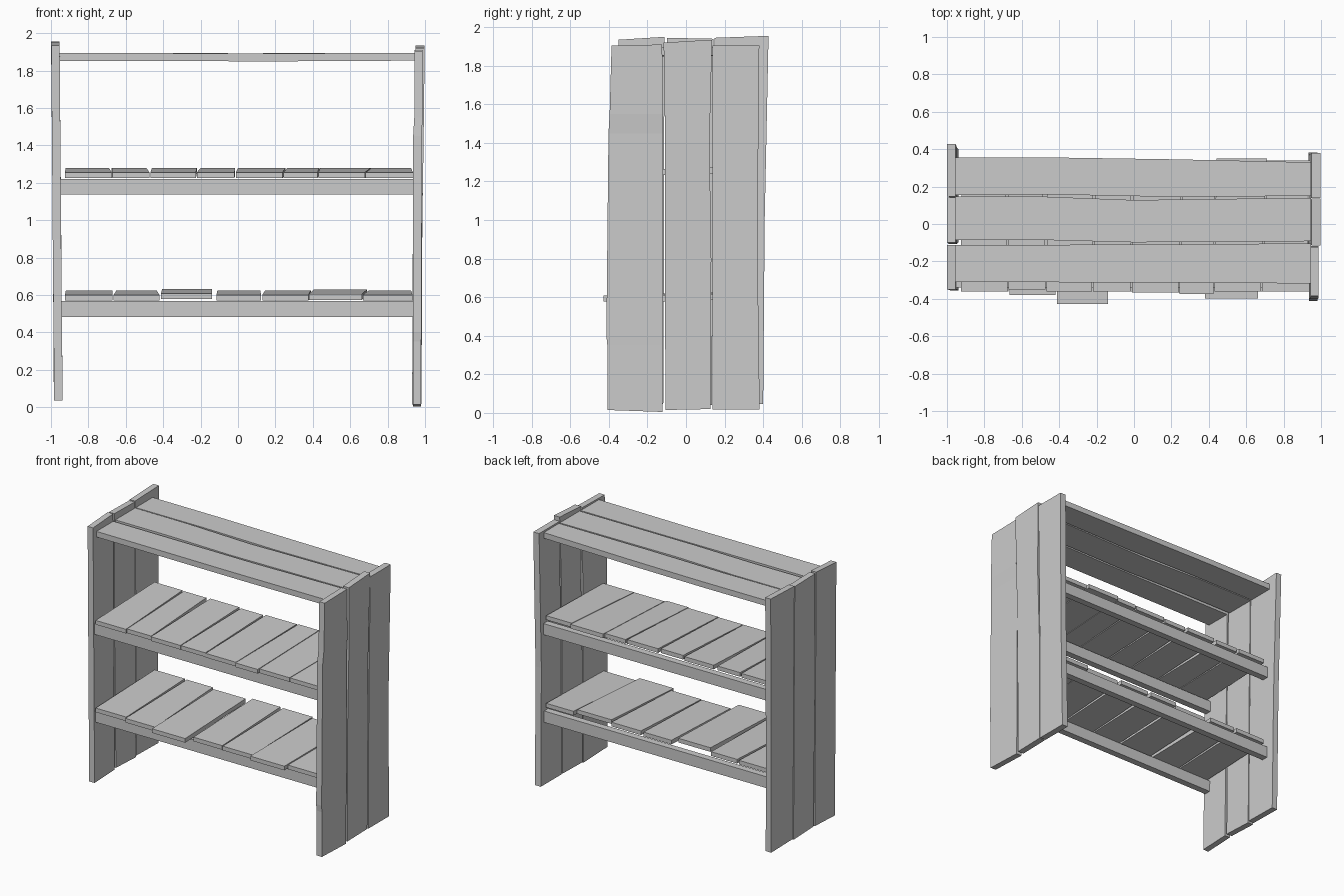
import bpy

AXES = {"x": (0, 1, 2), "y": (1, 0, 2), "z": (2, 1, 0), "beam": (0, 2, 1)}


def board(name, kind, thick, stations):
    """Loft a plank through stations (pos at edge a, pos at edge b, edge a, edge b, thickness centre)."""
    ax = AXES[kind]
    verts = []
    for pa, pb, a, b, c in stations:
        for p, w, t in ((pa, a, -1), (pb, b, -1), (pb, b, 1), (pa, a, 1)):
            v = [0, 0, 0]
            v[ax[0]], v[ax[1]], v[ax[2]] = p, w, c + t * thick / 2
            verts.append(v)
    n = len(stations)
    faces = [(0, 1, 2, 3), tuple(4 * (n - 1) + i for i in (3, 2, 1, 0))]
    for s in range(n - 1):
        for i in range(4):
            j = (i + 1) % 4
            faces.append((4 * s + i, 4 * s + 4 + i, 4 * s + 4 + j, 4 * s + j))
    me = bpy.data.meshes.new(name)
    me.from_pydata(verts, [], faces)
    me.validate()
    import bmesh
    bm = bmesh.new()
    bm.from_mesh(me)
    bmesh.ops.recalc_face_normals(bm, faces=bm.faces)
    bm.to_mesh(me)
    bm.free()
    ob = bpy.data.objects.new(name, me)
    bpy.context.collection.objects.link(ob)
    return ob


# Right side panel: three upright planks
board("right_side_front", "z", 0.045, [
    (0.015, 0.005, -0.408, -0.123, 0.957), (0.35, 0.35, -0.408, -0.12, 0.957),
    (0.40, 0.40, -0.413, -0.12, 0.958), (1.45, 1.45, -0.402, -0.118, 0.959),
    (1.55, 1.55, -0.396, -0.118, 0.965), (1.905, 1.91, -0.386, -0.124, 0.965)])
board("right_side_middle", "z", 0.048, [
    (0.015, 0.02, -0.106, 0.128, 0.955), (0.8, 0.8, -0.11, 0.131, 0.958),
    (1.4, 1.4, -0.108, 0.122, 0.968), (1.92, 1.935, -0.116, 0.135, 0.974)])
board("right_side_back", "z", 0.048, [
    (0.018, 0.018, 0.138, 0.382, 0.957), (0.9, 0.9, 0.138, 0.37, 0.961),
    (1.905, 1.905, 0.138, 0.38, 0.973)])

# Left side panel: three upright planks
board("left_side_front", "z", 0.045, [
    (0.035, 0.045, -0.355, -0.118, -0.96), (0.9, 0.9, -0.352, -0.114, -0.968),
    (1.935, 1.95, -0.35, -0.112, -0.976)])
board("left_side_middle", "z", 0.045, [
    (0.05, 0.04, -0.10, 0.135, -0.962), (1.0, 1.0, -0.106, 0.138, -0.968),
    (1.945, 1.94, -0.098, 0.142, -0.977)])
board("left_side_back", "z", 0.045, [
    (0.05, 0.045, 0.142, 0.40, -0.962), (1.0, 1.0, 0.146, 0.408, -0.968),
    (1.945, 1.955, 0.148, 0.428, -0.977)])

# Top: three long planks
board("top_front", "x", 0.042, [
    (-0.955, -0.955, -0.31, -0.112, 1.873), (0.2, 0.2, -0.313, -0.11, 1.870),
    (0.945, 0.945, -0.318, -0.103, 1.874)])
board("top_middle", "x", 0.042, [
    (-0.955, -0.955, -0.086, 0.147, 1.873), (-0.5, -0.5, -0.085, 0.147, 1.872),
    (0.0, 0.0, -0.098, 0.128, 1.871), (0.945, 0.945, -0.092, 0.14, 1.874)])
board("top_back", "x", 0.042, [
    (-0.955, -0.955, 0.155, 0.355, 1.873), (-0.4, -0.4, 0.157, 0.355, 1.872),
    (0.2, 0.2, 0.145, 0.346, 1.871), (0.945, 0.945, 0.15, 0.33, 1.874)])

# Beams under each shelf, front and back
for shelf, lo, hi in (("upper", 1.137, 1.22), ("lower", 0.483, 0.568)):
    for side, y in (("front", -0.315), ("back", 0.315)):
        board(f"{shelf}_beam_{side}", "beam", 0.05,
              [(-0.955, -0.955, lo, hi, y), (0.94, 0.94, lo, hi, y)])

# Shelf slats, rising slightly to the back: front x range, back x range, front y, back y, lift
UPPER = [
    (-0.925, -0.675, -0.922, -0.69, -0.36, 0.33, 0), (-0.672, -0.473, -0.675, -0.49, -0.35, 0.325, 0),
    (-0.468, -0.225, -0.46, -0.22, -0.36, 0.33, 0), (-0.22, -0.018, -0.20, -0.016, -0.36, 0.32, 0),
    (-0.012, 0.238, 0.0, 0.255, -0.365, 0.33, 0), (0.242, 0.425, 0.265, 0.435, -0.375, 0.335, 0),
    (0.43, 0.678, 0.44, 0.71, -0.36, 0.35, 0), (0.683, 0.935, 0.715, 0.925, -0.36, 0.33, 0)]
LOWER = [
    (-0.925, -0.672, -0.92, -0.67, -0.36, 0.33, 0), (-0.665, -0.42, -0.65, -0.435, -0.38, 0.325, 0),
    (-0.412, -0.138, -0.405, -0.14, -0.427, 0.29, 0.008), (-0.115, 0.123, -0.11, 0.12, -0.362, 0.33, 0),
    (0.13, 0.377, 0.145, 0.39, -0.367, 0.325, 0), (0.38, 0.662, 0.405, 0.69, -0.398, 0.30, 0.004),
    (0.667, 0.933, 0.70, 0.925, -0.362, 0.33, 0)]
for shelf, z, slats in (("upper", 1.24, UPPER), ("lower", 0.585, LOWER)):
    for i, (a0, b0, a1, b1, y0, y1, dz) in enumerate(slats):
        board(f"{shelf}_slat_{i + 1}", "y", 0.031,
              [(y0, y0, a0, b0, z + dz), (y1, y1, a1, b1, z + dz + 0.024)])
